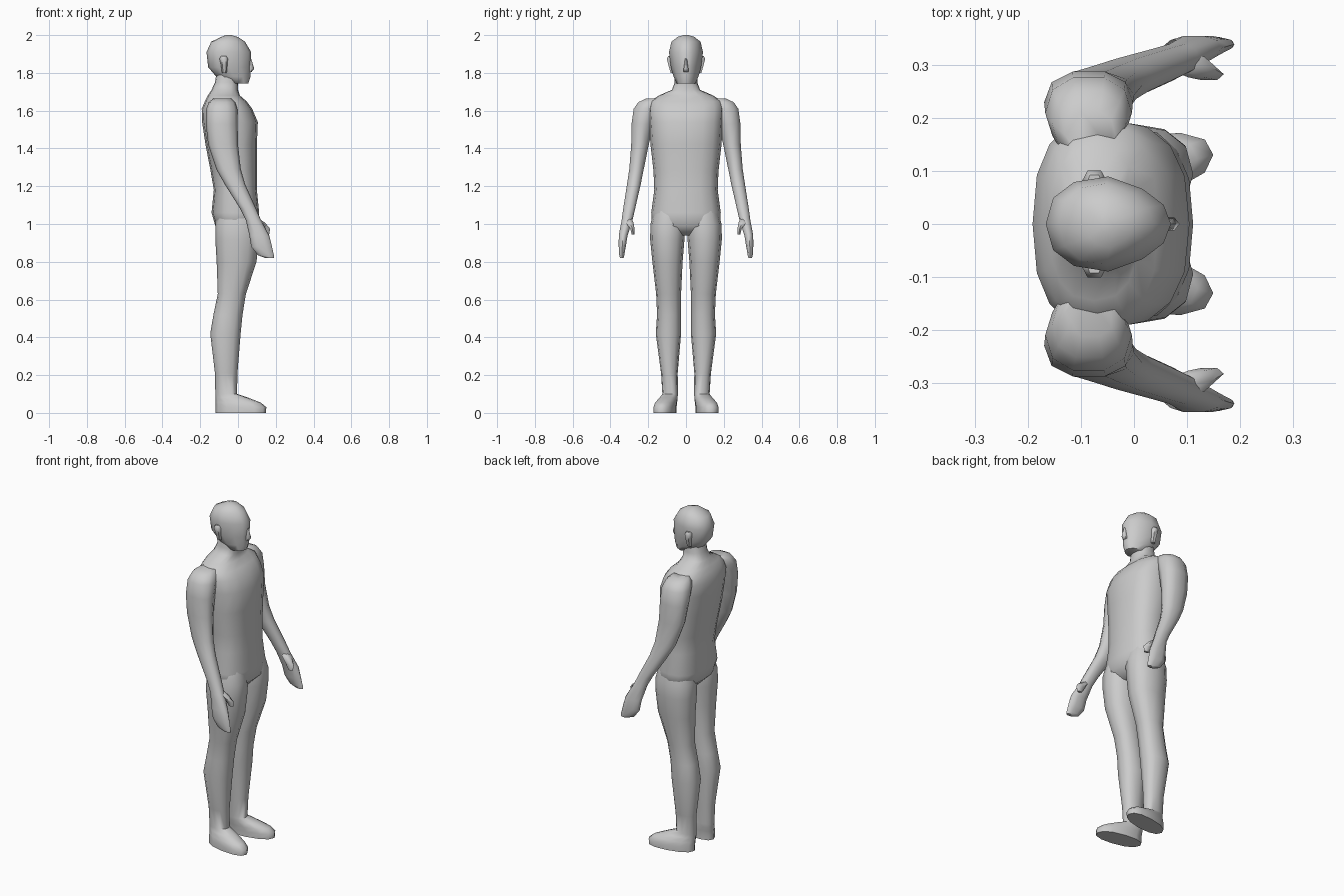
import bpy, bmesh, math

SKIN = bpy.data.materials.new("light grey")
SKIN.diffuse_color = (0.6, 0.6, 0.6, 1)


def loft(name, rows, sides=12, power=2.3, taper=0.0, mirror=False):
    """Stack horizontal rounded rings: (z, x_back, x_front, y_min, y_max[, skew])."""
    bm = bmesh.new()
    rings = []
    for z, xa, xb, ya, yb, *skew in rows:
        s = skew[0] if skew else 0
        ring = []
        for i in range(sides):
            a = 2 * math.pi * i / sides
            c, d = math.cos(a), math.sin(a)
            c = math.copysign(abs(c) ** (2 / power), c)
            d = math.copysign(abs(d) ** (2 / power), d)
            x = (xa + xb) / 2 + c * (xb - xa) / 2
            y = (ya + yb) / 2 + d * (yb - ya) / 2 * (1 - taper * max(c, 0)) + s * c
            ring.append(bm.verts.new((x, y, z)))
        rings.append(ring)
    for r, q in zip(rings, rings[1:]):
        for i in range(sides):
            j = (i + 1) % sides
            bm.faces.new((r[i], r[j], q[j], q[i]))
    bm.faces.new(rings[0])
    bm.faces.new(rings[-1])
    bmesh.ops.recalc_face_normals(bm, faces=bm.faces)
    me = bpy.data.meshes.new(name)
    bm.to_mesh(me)
    bm.free()
    me.materials.append(SKIN)
    ob = bpy.data.objects.new(name, me)
    bpy.context.collection.objects.link(ob)
    bpy.ops.object.select_all(action='DESELECT')
    ob.select_set(True)
    bpy.context.view_layer.objects.active = ob
    bpy.ops.object.shade_smooth_by_angle(angle=math.radians(60))
    if mirror:
        m = ob.modifiers.new("mirror", 'MIRROR')
        m.use_axis = (False, True, False)
    return ob


def centred(rows):
    return [(z, a, b, -w, w) for z, a, b, w in rows]


# torso and neck, from crotch to under the skull
loft("torso", centred([
    (0.94, -0.07, 0.06, 0.10), (0.99, -0.12, 0.11, 0.18), (1.06, -0.14, 0.112, 0.184),
    (1.18, -0.128, 0.10, 0.168), (1.28, -0.145, 0.10, 0.172), (1.42, -0.172, 0.10, 0.188),
    (1.54, -0.19, 0.105, 0.195), (1.61, -0.192, 0.075, 0.20), (1.65, -0.175, 0.045, 0.19),
    (1.68, -0.16, 0.01, 0.145), (1.71, -0.14, 0.0, 0.075), (1.75, -0.122, 0.0, 0.06),
    (1.82, -0.11, 0.0, 0.06)]), sides=16, power=2.5)

# head with tapering face
loft("head", centred([
    (1.745, -0.05, 0.055, 0.05), (1.78, -0.115, 0.066, 0.066), (1.83, -0.158, 0.066, 0.08),
    (1.91, -0.167, 0.07, 0.09), (1.965, -0.142, 0.037, 0.077), (1.99, -0.09, 0.0, 0.045),
    (2.0, -0.065, -0.035, 0.015)]), sides=12, taper=0.3)
loft("nose", centred([
    (1.805, 0.045, 0.072, 0.014), (1.822, 0.045, 0.086, 0.014), (1.875, 0.05, 0.07, 0.006)]),
    sides=6)
loft("ear", [
    (1.80, -0.085, -0.06, 0.06, 0.083), (1.84, -0.09, -0.055, 0.06, 0.095),
    (1.875, -0.098, -0.052, 0.06, 0.104), (1.89, -0.09, -0.06, 0.06, 0.095)],
    sides=6, mirror=True)

# arm from rounded shoulder to fingertips
loft("arm", [
    (0.82, 0.145, 0.19, 0.33, 0.35), (0.835, 0.105, 0.19, 0.326, 0.354),
    (0.88, 0.07, 0.18, 0.318, 0.357), (0.94, 0.06, 0.165, 0.308, 0.357),
    (1.02, 0.042, 0.122, 0.282, 0.342), (1.08, 0.012, 0.096, 0.268, 0.334),
    (1.21, -0.07, 0.038, 0.238, 0.314), (1.29, -0.115, 0.015, 0.222, 0.302),
    (1.42, -0.158, 0.0, 0.195, 0.292), (1.53, -0.17, -0.002, 0.17, 0.291),
    (1.61, -0.168, -0.004, 0.14, 0.28), (1.645, -0.155, -0.015, 0.125, 0.255),
    (1.664, -0.13, -0.035, 0.12, 0.215)], sides=10, mirror=True)
loft("thumb", [
    (0.945, 0.135, 0.165, 0.273, 0.288), (0.975, 0.115, 0.17, 0.271, 0.296),
    (1.005, 0.09, 0.145, 0.275, 0.32), (1.03, 0.07, 0.11, 0.285, 0.32)],
    sides=6, mirror=True)

# leg and foot, toes turned slightly outward
loft("leg", [
    (0.0, -0.12, 0.148, 0.054, 0.168, 0.02), (0.03, -0.12, 0.15, 0.054, 0.168, 0.02),
    (0.055, -0.12, 0.12, 0.05, 0.16, 0.018), (0.08, -0.12, 0.055, 0.045, 0.14, 0.01),
    (0.10, -0.12, -0.005, 0.042, 0.125), (0.21, -0.122, -0.003, 0.044, 0.132),
    (0.42, -0.147, 0.014, 0.026, 0.16), (0.52, -0.13, 0.024, 0.027, 0.153),
    (0.63, -0.107, 0.042, 0.026, 0.158), (0.80, -0.113, 0.098, 0.018, 0.178),
    (0.92, -0.12, 0.11, 0.008, 0.19), (1.0, -0.12, 0.112, 0.002, 0.188),
    (1.07, -0.10, 0.095, 0.01, 0.17)], sides=12, mirror=True)
